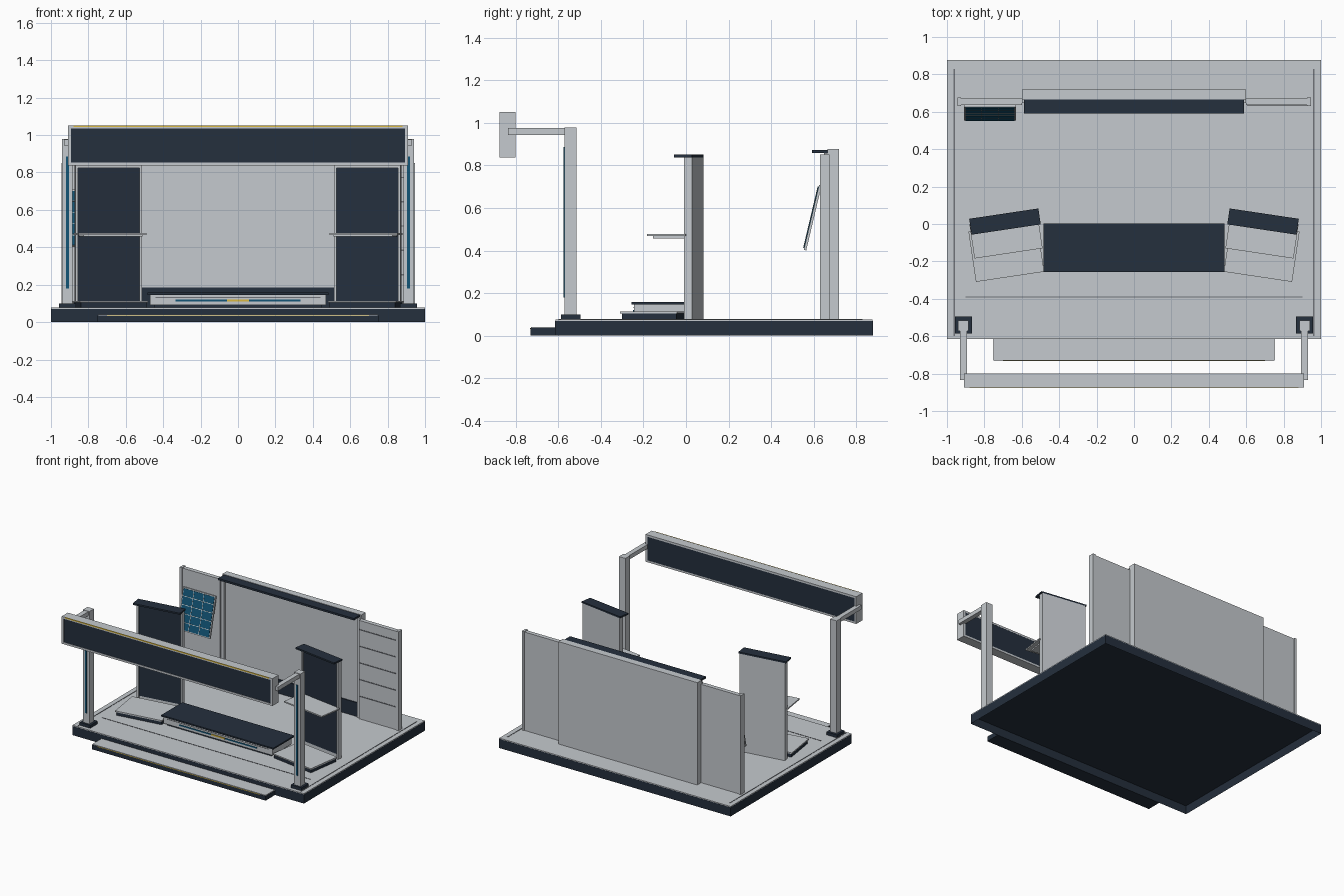
import bpy
import bmesh
from math import radians, atan2, hypot
from mathutils import Matrix

old = bpy.data.objects.get("Cube")
if old:
    bpy.data.objects.remove(old, do_unlink=True)


def material(name, r, g, b):
    m = bpy.data.materials.new(name)
    m.use_nodes = True
    m.diffuse_color = (r, g, b, 1)
    m.node_tree.nodes["Principled BSDF"].inputs["Base Color"].default_value = (r, g, b, 1)
    return m


LIGHT = material("light grey", 0.56, 0.59, 0.62)
NAVY = material("navy", 0.018, 0.029, 0.047)
BLUE = material("blue", 0.006, 0.09, 0.18)
GOLD = material("gold", 0.70, 0.48, 0.05)
WHITE = material("white", 0.75, 0.78, 0.80)
GREY = material("mid grey", 0.16, 0.17, 0.19)


def box(name, mat, x, y, z, frame=None, hollow=0):
    """Box from (min, max) ranges, optionally placed by a matrix and hollowed from below."""
    bm = bmesh.new()
    bmesh.ops.create_cube(bm, size=1)
    for v in bm.verts:
        for i, (lo, hi) in enumerate((x, y, z)):
            v.co[i] = hi if v.co[i] > 0 else lo
    if hollow:
        bm.normal_update()
        under = [f for f in bm.faces if f.normal.z < -0.9]
        bmesh.ops.inset_region(bm, faces=under, thickness=0.012)
        bmesh.ops.translate(bm, verts=under[0].verts, vec=(0, 0, hollow))
    if frame:
        bm.transform(frame)
    bmesh.ops.recalc_face_normals(bm, faces=bm.faces)
    mesh = bpy.data.meshes.new(name)
    bm.to_mesh(mesh)
    bm.free()
    mesh.materials.append(mat)
    ob = bpy.data.objects.new(name, mesh)
    bpy.context.collection.objects.link(ob)
    return ob


def sym(half):
    return (-half, half)


def side(s, a, b):
    """Range between distances a and b out from the centre on side s."""
    return tuple(sorted((s * a, s * b)))


DECK = 0.077

# Platform, deck and front step
box("platform_base", NAVY, sym(1), (-0.615, 0.878), (0, 0.07), hollow=0.06)
box("deck", LIGHT, sym(0.999), (-0.614, 0.877), (0.07, DECK))
box("deck_front_groove", GREY, sym(0.9), (-0.394, -0.388), (DECK, 0.079))
box("step", NAVY, sym(0.75), (-0.73, -0.615), (0, 0.035))
box("step_tread", LIGHT, sym(0.748), (-0.728, -0.615), (0.035, 0.04))
box("step_edge_strip", GOLD, sym(0.7), (-0.732, -0.73), (0.032, 0.036))

# Overhead beam
box("beam", LIGHT, sym(0.91), (-0.868, -0.807), (0.837, 1.05))
for y, label in ((-0.875, "front"), (-0.807, "back")):
    yr = (y, y + 0.007)
    for z in (0.837, 1.035):
        box("beam_rail_" + label, LIGHT, sym(0.91), yr, (z, z + 0.015))
    for s in (-1, 1):
        box("beam_end_" + label, LIGHT, side(s, 0.893, 0.91), yr, (0.852, 1.035))
    inner = y + 0.003
    box("beam_panel_" + label, NAVY, sym(0.893), (inner, inner + 0.003), (0.852, 1.035))
box("beam_gold_strip", GOLD, sym(0.88), (-0.877, -0.873), (1.042, 1.051))

for s in (-1, 1):
    # Posts, arms and light strips
    box("deck_side_groove", GREY, side(s, 0.957, 0.964), (-0.6, 0.83), (DECK, 0.079))
    box("post_foot", NAVY, side(s, 0.866, 0.957), (-0.586, -0.495), (DECK, 0.1))
    box("post", LIGHT, side(s, 0.884, 0.94), (-0.571, -0.515), (0.1, 0.978))
    box("post_light", BLUE, side(s, 0.903, 0.919), (-0.576, -0.571), (0.18, 0.885))
    box("arm", LIGHT, side(s, 0.893, 0.93), (-0.835, -0.57), (0.943, 0.975))

    # Back wall wings
    box("wing_wall", LIGHT, side(s, 0.6, 0.94), (0.637, 0.67), (DECK, 0.845))
    box("wing_stile", LIGHT, side(s, 0.925, 0.945), (0.63, 0.675), (DECK, 0.85))
    box("wall_stile", LIGHT, side(s, 0.575, 0.6), (0.648, 0.665), (DECK, 0.858))

    # Angled display pods
    pod = (Matrix.Translation((s * 0.69, 0.013, 0))
           @ Matrix.Rotation(radians(-8.5 * s), 4, "Z")
           @ Matrix.Scale(-s, 4, (1, 0, 0)))
    box("pod_back", LIGHT, sym(0.18), (0.02, 0.043), (DECK, 0.838), pod)
    box("pod_panel", NAVY, sym(0.168), (0.014, 0.02), (0.11, 0.825), pod)
    for u in (-0.18, 0.166):
        box("pod_stile", LIGHT, (u, u + 0.014), (0.004, 0.02), (DECK, 0.838), pod)
    box("pod_top_rail", LIGHT, sym(0.166), (0.006, 0.02), (0.825, 0.838), pod)
    box("pod_cap", NAVY, sym(0.187), sym(0.043), (0.838, 0.85), pod)
    box("pod_shelf", LIGHT, (-0.19, 0.178), (-0.171, 0.014), (0.467, 0.477), pod)
    box("pod_shelf_underside", LIGHT, sym(0.16), (-0.145, 0.014), (0.457, 0.467), pod)
    box("pod_plinth", NAVY, (-0.195, 0.163), (-0.288, -0.03), (DECK, 0.104), pod)
    box("pod_plinth_top", LIGHT, (-0.201, 0.168), (-0.296, -0.025), (0.104, 0.114), pod)

# Centre back wall
box("back_wall", LIGHT, sym(0.6), (0.665, 0.718), (DECK, 0.876))
box("wall_header", NAVY, sym(0.587), (0.592, 0.665), (0.858, 0.873))
box("wall_kickboard", NAVY, sym(0.575), (0.657, 0.665), (DECK, 0.185))

# Slat grooves on the left wing
for i in range(5):
    z = 0.25 + i * 0.13
    box("wing_groove", GREY, (0.605, 0.925), (0.634, 0.637), (z, z + 0.007))

# Low counter with accent strips
box("counter_plinth", NAVY, sym(0.45), (-0.23, -0.02), (DECK, 0.092))
box("counter_body", LIGHT, sym(0.47), (-0.245, -0.01), (0.092, 0.146))
box("counter_top", NAVY, sym(0.484), (-0.256, 0.004), (0.146, 0.157))
box("counter_groove", GREY, sym(0.44), (-0.247, -0.245), (0.13, 0.134))
box("counter_light", BLUE, sym(0.335), (-0.248, -0.245), (0.11, 0.12))
box("counter_badge", GOLD, sym(0.06), (-0.25, -0.245), (0.11, 0.12))

# Tilted cell panel leaning on the right wing
rise, run = 0.305, 0.072
tall = hypot(rise, run)
lean = (Matrix.Translation((-0.77, 0.553, 0.403))
        @ Matrix.Rotation(-atan2(run, rise), 4, "X"))
box("cell_panel_frame", LIGHT, sym(0.14), (0, 0.012), (0, tall), lean)
box("cell_panel", BLUE, sym(0.132), (-0.003, 0), (0.008, tall - 0.008), lean)
for i in (1, 2):
    x = -0.132 + i * 0.088
    box("cell_column_line", WHITE, (x - 0.002, x + 0.002), (-0.005, -0.003), (0.008, tall - 0.008), lean)
for i in range(1, 5):
    z = i * tall / 5
    box("cell_row_line", WHITE, sym(0.132), (-0.005, -0.003), (z - 0.002, z + 0.002), lean)
